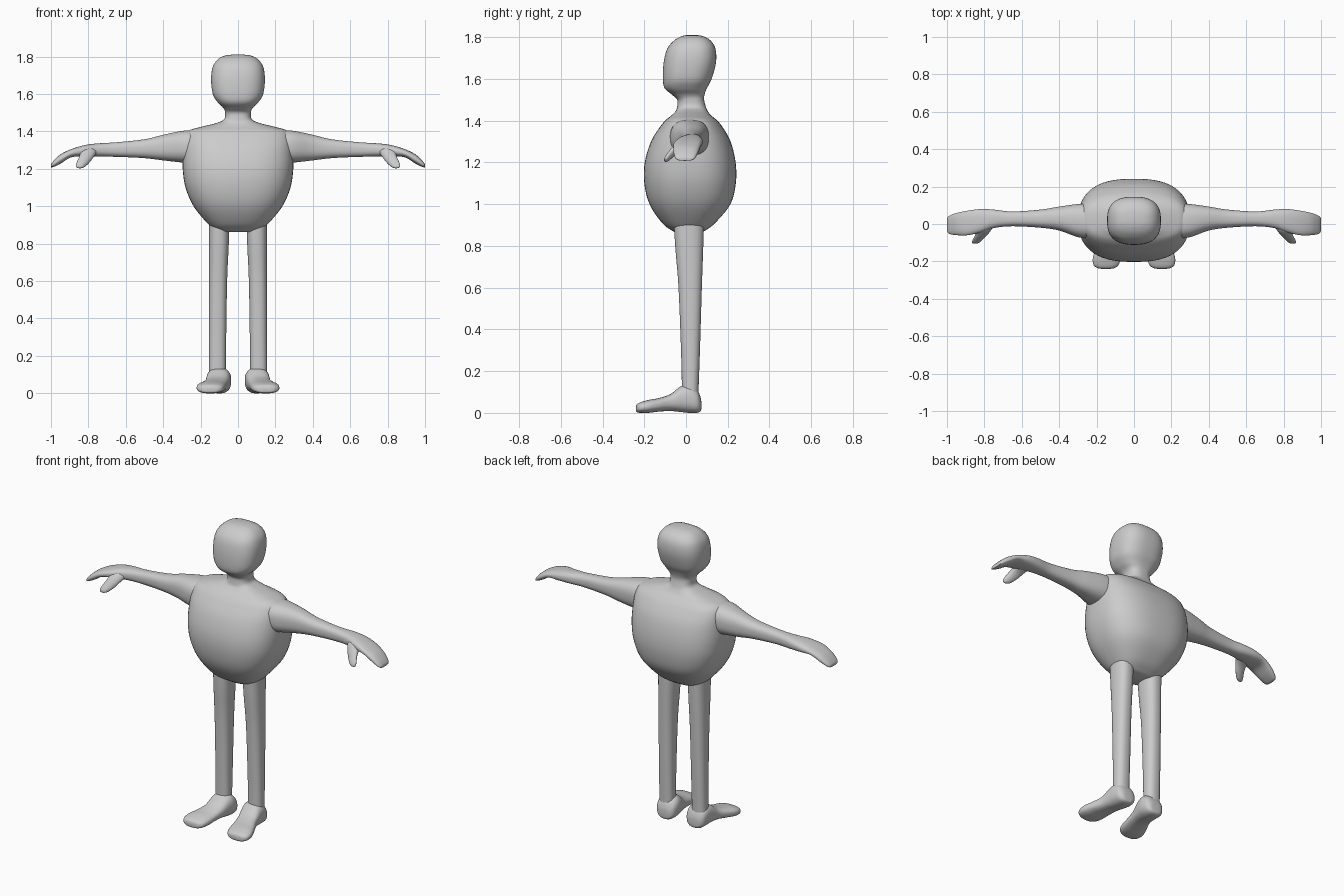
import bpy, bmesh, math

AXES = {'x': lambda t, u, v: (t, u, v),
        'y': lambda t, u, v: (u, t, v),
        'z': lambda t, u, v: (u, v, t)}


def spline(rows, steps):
    """Catmull-Rom interpolation through all columns of the stations."""
    out = []
    last = len(rows) - 1
    for i in range(last):
        p0, p1 = rows[max(i - 1, 0)], rows[i]
        p2, p3 = rows[i + 1], rows[min(i + 2, last)]
        for k in range(steps):
            s = k / steps
            out.append([0.5 * (2 * b + (c - a) * s + (2 * a - 5 * b + 4 * c - d) * s * s
                               + (3 * b - a - 3 * c + d) * s ** 3)
                        for a, b, c, d in zip(p0, p1, p2, p3)])
    out.append(list(rows[-1]))
    return out


def loft(name, axis, rows, power=2.2, sides=40, steps=5, mirror=False):
    """Skin superellipse sections; each row is (position, u min, u max, v min, v max)."""
    bm = bmesh.new()
    rings = []
    for t, u0, u1, v0, v1 in spline(rows, steps):
        ring = []
        for k in range(sides):
            a = 2 * math.pi * (k + 0.5) / sides
            c, s = math.cos(a), math.sin(a)
            u = (u0 + u1) / 2 + (u1 - u0) / 2 * math.copysign(abs(c) ** (2 / power), c)
            v = (v0 + v1) / 2 + (v1 - v0) / 2 * math.copysign(abs(s) ** (2 / power), s)
            ring.append(bm.verts.new(AXES[axis](t, u, v)))
        rings.append(ring)
    for a, b in zip(rings, rings[1:]):
        for k in range(sides):
            j = (k + 1) % sides
            bm.faces.new((a[k], a[j], b[j], b[k]))
    bm.faces.new(rings[0])
    bm.faces.new(rings[-1])
    bmesh.ops.recalc_face_normals(bm, faces=bm.faces)
    mesh = bpy.data.meshes.new(name)
    bm.to_mesh(mesh)
    bm.free()
    obj = bpy.data.objects.new(name, mesh)
    bpy.context.collection.objects.link(obj)
    if mirror:
        obj.modifiers.new("mirror", 'MIRROR').use_mirror_merge = False
    bpy.ops.object.select_all(action='DESELECT')
    obj.select_set(True)
    bpy.context.view_layer.objects.active = obj
    bpy.ops.object.shade_smooth_by_angle(angle=math.radians(50))
    return obj


# Torso, neck and head: (z, half width, front y, back y)
body = [(0.862, 0.09, -0.045, 0.07), (0.872, 0.12, -0.065, 0.09), (0.91, 0.165, -0.115, 0.14),
        (1.0, 0.238, -0.175, 0.213), (1.1, 0.281, -0.2, 0.239), (1.2, 0.296, -0.198, 0.238),
        (1.3, 0.295, -0.168, 0.214), (1.37, 0.288, -0.125, 0.175), (1.405, 0.262, -0.095, 0.145),
        (1.425, 0.195, -0.07, 0.12), (1.445, 0.115, -0.05, 0.105), (1.465, 0.075, -0.043, 0.096),
        (1.5, 0.069, -0.042, 0.087), (1.525, 0.078, -0.068, 0.089), (1.555, 0.108, -0.102, 0.1),
        (1.6, 0.135, -0.111, 0.123), (1.68, 0.144, -0.107, 0.144), (1.745, 0.135, -0.09, 0.141),
        (1.785, 0.108, -0.056, 0.117), (1.805, 0.07, -0.02, 0.08), (1.811, 0.025, 0.01, 0.045)]
loft("torso_and_head", 'z', [(z, -w, w, f, b) for z, w, f, b in body], power=2.6, sides=56)

# Arms with mitten hands: (x, front y, back y, bottom z, top z)
loft("arms", 'x', [
    (0.2, -0.075, 0.11, 1.23, 1.405), (0.29, -0.073, 0.108, 1.233, 1.404),
    (0.4, -0.035, 0.093, 1.245, 1.382), (0.5, -0.02, 0.077, 1.257, 1.358),
    (0.65, -0.012, 0.067, 1.264, 1.342), (0.75, -0.022, 0.077, 1.265, 1.336),
    (0.82, -0.045, 0.08, 1.265, 1.327), (0.89, -0.06, 0.071, 1.262, 1.306),
    (0.945, -0.06, 0.06, 1.23, 1.28), (0.98, -0.055, 0.048, 1.212, 1.25),
    (0.997, -0.045, 0.035, 1.208, 1.228), (1.0, -0.025, 0.015, 1.211, 1.219)],
    power=2.5, mirror=True)

# Thumbs: (y, inner x, outer x, bottom z, top z)
loft("thumbs", 'y', [
    (0.01, 0.745, 0.85, 1.275, 1.318), (-0.03, 0.762, 0.845, 1.256, 1.312),
    (-0.06, 0.785, 0.85, 1.227, 1.283), (-0.085, 0.81, 0.863, 1.206, 1.25),
    (-0.1, 0.828, 0.867, 1.203, 1.228), (-0.105, 0.842, 0.858, 1.207, 1.216)],
    sides=24, mirror=True)

# Legs: (z, inner x, outer x, front y, back y)
loft("legs", 'z', [
    (0.06, 0.065, 0.156, -0.02, 0.06), (0.13, 0.065, 0.155, -0.02, 0.061),
    (0.3, 0.063, 0.155, -0.024, 0.067), (0.6, 0.058, 0.155, -0.036, 0.076),
    (0.8, 0.049, 0.155, -0.052, 0.083), (0.95, 0.045, 0.155, -0.06, 0.087)],
    power=2.4, mirror=True)

# Shoes, toes turned out: (y, inner x, outer x, bottom z, top z)
loft("shoes", 'y', [
    (0.074, 0.085, 0.115, 0.025, 0.045), (0.07, 0.06, 0.14, 0.008, 0.075),
    (0.052, 0.042, 0.16, 0.0, 0.112), (0.015, 0.036, 0.167, 0.0, 0.135),
    (-0.025, 0.042, 0.17, 0.004, 0.127), (-0.075, 0.054, 0.178, 0.009, 0.09),
    (-0.13, 0.063, 0.202, 0.006, 0.071), (-0.18, 0.07, 0.22, 0.0, 0.062),
    (-0.218, 0.082, 0.217, 0.0, 0.051), (-0.235, 0.103, 0.197, 0.003, 0.041),
    (-0.24, 0.13, 0.17, 0.01, 0.028)],
    power=2.5, mirror=True)
